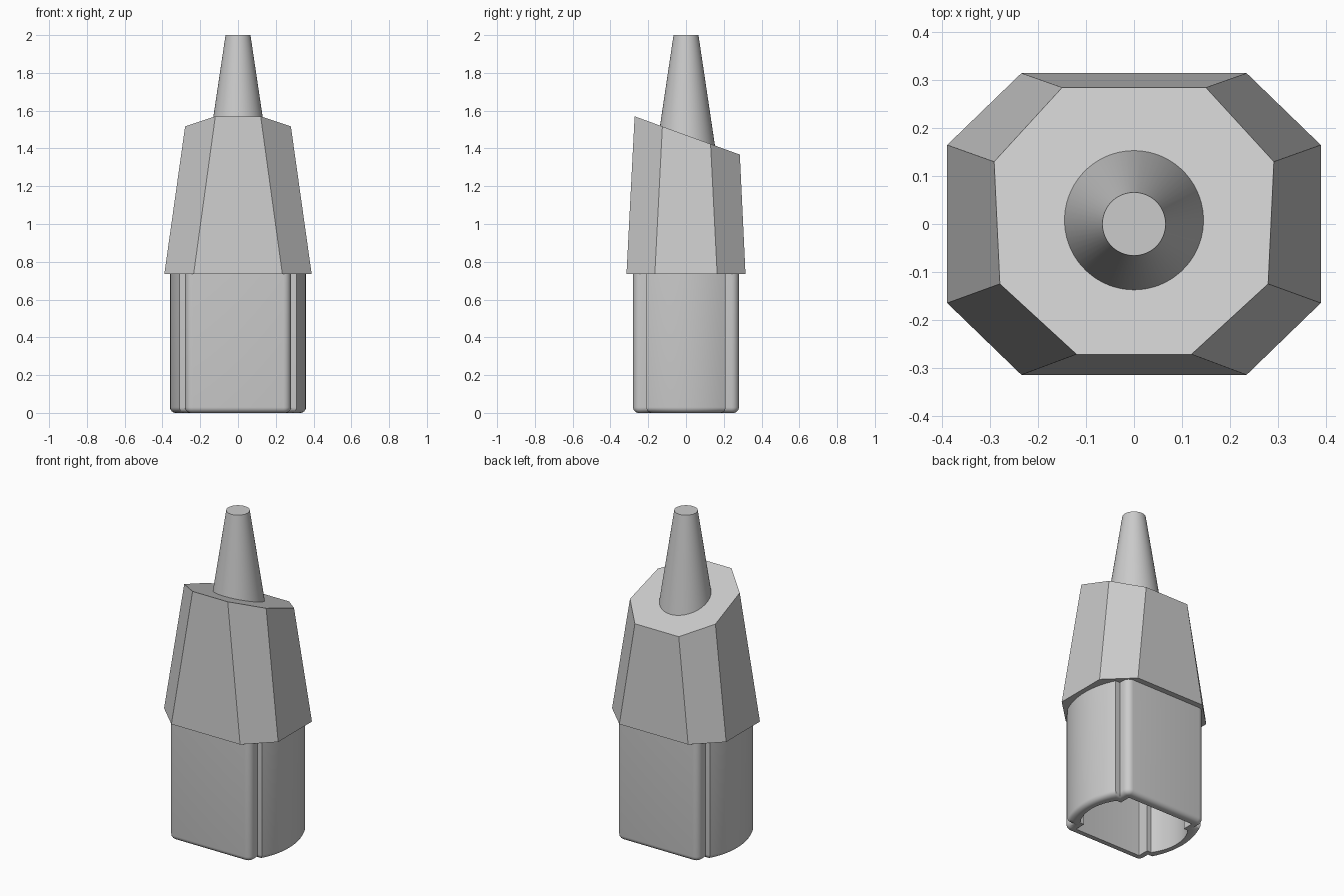
import bpy, bmesh, math

cube = bpy.data.objects.get("Cube")
if cube:
    bpy.data.objects.remove(cube, do_unlink=True)

GREY = (0.6, 0.6, 0.6, 1)
mat = bpy.data.materials.new("plain grey")
mat.use_nodes = True
mat.diffuse_color = GREY
mat.node_tree.nodes["Principled BSDF"].inputs["Base Color"].default_value = GREY


def loft(name, rings, cap_start, cap_end, smooth=None):
    """Skin a stack of closed rings that share one point count."""
    bm = bmesh.new()
    loops = [[bm.verts.new(p) for p in ring] for ring in rings]
    n = len(loops[0])
    for a, b in zip(loops, loops[1:]):
        for i in range(n):
            j = (i + 1) % n
            bm.faces.new((a[i], a[j], b[j], b[i]))
    if cap_start:
        bm.faces.new(loops[0][::-1])
    if cap_end:
        bm.faces.new(loops[-1])
    bmesh.ops.recalc_face_normals(bm, faces=bm.faces)
    mesh = bpy.data.meshes.new(name)
    bm.to_mesh(mesh)
    bm.free()
    ob = bpy.data.objects.new(name, mesh)
    bpy.context.collection.objects.link(ob)
    mesh.materials.append(mat)
    if smooth:
        bpy.ops.object.select_all(action="DESELECT")
        ob.select_set(True)
        bpy.context.view_layer.objects.active = ob
        bpy.ops.object.shade_smooth_by_angle(angle=math.radians(smooth))
    return ob


def socket_section(d, z):
    """Rounded block with a bowed lobe on each side, shrunk inward by d."""
    block, lobe, shoulder, bow = 0.28 - d, 0.21 - d, 0.31 - d, 0.05
    r = max(0.04 - d, 0.004)
    rad = (lobe ** 2 + bow ** 2) / (2 * bow)
    half = math.asin(lobe / rad)
    corner = [(block - r + r * math.sin(t), -block + r - r * math.cos(t))
              for t in (math.pi / 2 * i / 6 for i in range(7))]
    arc = [(shoulder + bow - rad + rad * math.cos(t), rad * math.sin(t))
           for t in (half * (i / 8 - 1) for i in range(17))]
    side = corner + [(block, -lobe)] + arc + [(block, lobe)]
    side += [(x, -y) for x, y in reversed(corner)]
    return [(x, y, z) for x, y in side + [(-x, -y) for x, y in side]]


# Hollow socket: outer wall, rounded lower edge, flat rim, inner wall
R = 0.03
rings = [socket_section(0, 0.74)]
for i in range(7):
    t = math.pi / 2 * i / 6
    rings.append(socket_section(R * (1 - math.cos(t)), R * (1 - math.sin(t))))
rings += [socket_section(0.05, 0), socket_section(0.05, 0.735)]
loft("socket", rings, False, False, 35)


def octagon(quarter, height):
    """Eight-sided ring from its right-hand points, mirrored to the left."""
    pts = quarter + [(-x, y) for x, y in reversed(quarter)]
    return [(x, y, height(y)) for x, y in pts]


# Tapered eight-sided body with a slanted top
base = [(0.235, -0.315), (0.39, -0.165), (0.39, 0.165), (0.235, 0.315)]
top = [(0.12, -0.272), (0.28, -0.125), (0.292, 0.13), (0.15, 0.285)]
loft("body", [octagon(base, lambda y: 0.735),
              octagon(top, lambda y: 1.471 - 0.364 * y)], True, True)


# Tapered round nozzle rising through the slanted top
def circle(r, z, n=64):
    return [(r * math.cos(math.tau * i / n), r * math.sin(math.tau * i / n), z)
            for i in range(n)]


loft("nozzle", [circle(0.163, 1.35), circle(0.066, 2)], True, True, 35)
